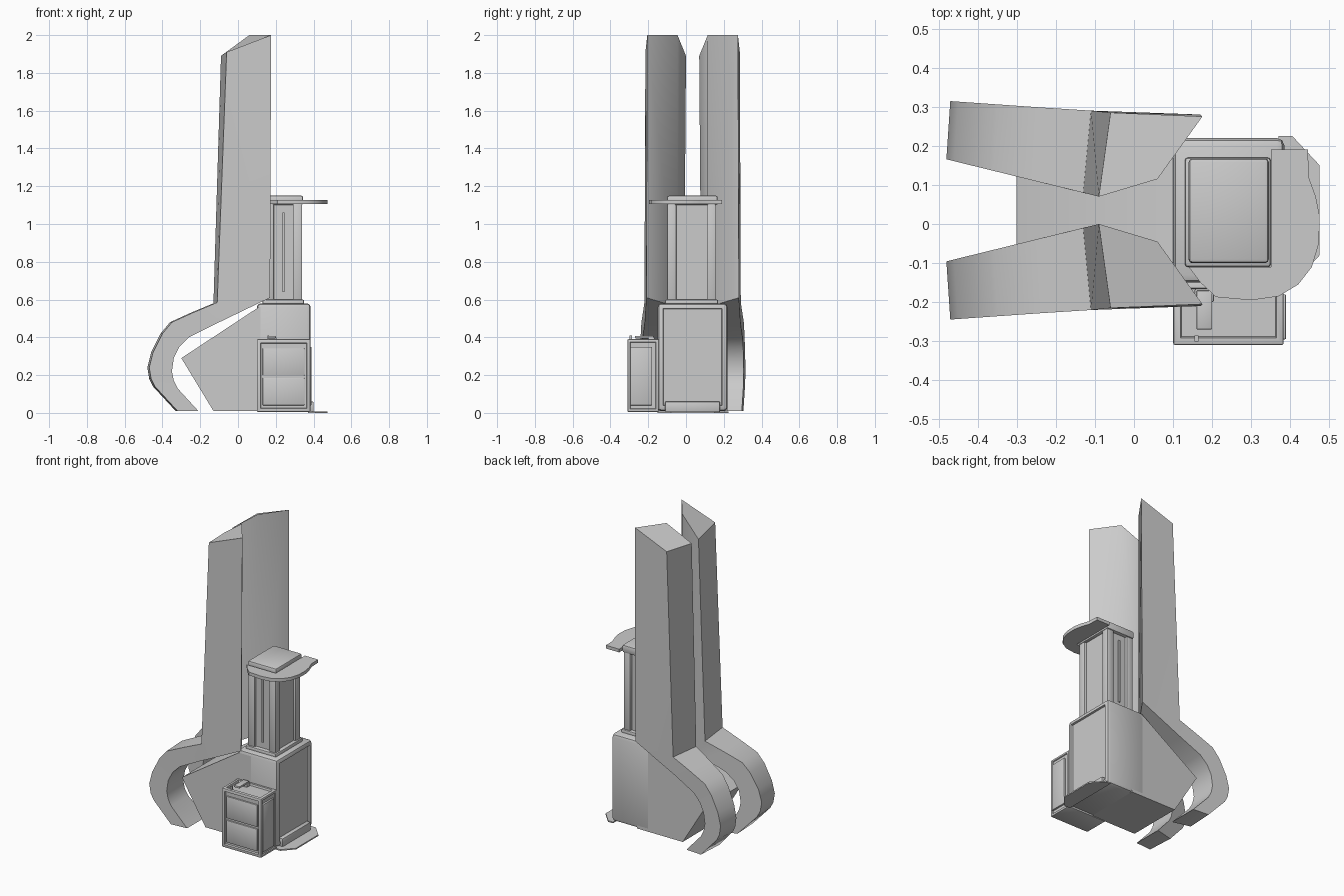
import bpy, bmesh, math
from mathutils import Vector

if "Cube" in bpy.data.objects:
    bpy.data.objects.remove(bpy.data.objects["Cube"])

grey = bpy.data.materials.new("light_grey")
grey.diffuse_color = (0.6, 0.6, 0.6, 1)
grey.use_nodes = True
grey.node_tree.nodes["Principled BSDF"].inputs["Base Color"].default_value = grey.diffuse_color


def finish(name, bm, angle=35):
    bmesh.ops.recalc_face_normals(bm, faces=bm.faces[:])
    me = bpy.data.meshes.new(name)
    bm.to_mesh(me)
    bm.free()
    me.materials.append(grey)
    me.shade_smooth()
    me.set_sharp_from_angle(angle=math.radians(angle))
    ob = bpy.data.objects.new(name, me)
    bpy.context.collection.objects.link(ob)
    return ob


def box(name, lo, hi, bevel=0.0, insets=()):
    """Box with rounded edges and recessed panels: insets = (direction, border, depth)."""
    bm = bmesh.new()
    bmesh.ops.create_cube(bm, size=1)
    for v in bm.verts:
        v.co = [l + (c + 0.5) * (h - l) for l, h, c in zip(lo, hi, v.co)]
    if bevel:
        bmesh.ops.bevel(bm, geom=bm.edges[:], offset=bevel, segments=2,
                        profile=0.5, affect='EDGES')
    for direction, border, depth in insets:
        d = Vector(direction)
        bm.normal_update()
        side = [f for f in bm.faces if f.normal.dot(d) > 0.99]
        face = max(side, key=lambda f: f.calc_area())
        bmesh.ops.inset_region(bm, faces=[face], thickness=border)
        bmesh.ops.inset_region(bm, faces=[face], thickness=0.004)
        bmesh.ops.translate(bm, verts=face.verts[:], vec=-d * depth)
    return finish(name, bm)


def prism(name, pts, axis, lo, hi):
    """Extrude a 2D outline along y or z."""
    bm = bmesh.new()
    place = (lambda p, t: (p[0], t, p[1])) if axis == 'y' else (lambda p, t: (p[0], p[1], t))
    a, b = ([bm.verts.new(place(p, t)) for p in pts] for t in (lo, hi))
    bm.faces.new(a)
    bm.faces.new(b[::-1])
    for i in range(len(pts)):
        j = (i + 1) % len(pts)
        bm.faces.new((a[i], a[j], b[j], b[i]))
    return finish(name, bm)


def y_in(x):
    return 0.07 - (x + 0.09) * 0.245


def y_out(x):
    return 0.285 - (x + 0.06) * 0.07


# Tall fins with hooked lower legs: (outer x, z, inner x, z) along the hook
HOOK = [(-0.25, 0.53, -0.12, 0.47), (-0.36, 0.48, -0.26, 0.40), (-0.41, 0.42, -0.31, 0.35),
        (-0.46, 0.32, -0.34, 0.29), (-0.48, 0.24, -0.35, 0.22), (-0.47, 0.18, -0.34, 0.17),
        (-0.45, 0.14, -0.32, 0.13), (-0.33, 0.01, -0.21, 0.01)]


def fin(name, mirrored):
    rings = [
        [(-0.09, 0.07, 1.89), (-0.06, 0.285, 1.91), (0.175, 0.275, 2.0), (0.06, 0.115, 2.0)],
        [(-0.13, 0.08, 0.58), (-0.11, 0.29, 0.585), (0.17, 0.28, 0.61), (0.06, 0.115, 0.56)],
    ]
    for ox, oz, ix, iz in HOOK:
        rings.append([(ox, y_in(ox), oz), (ox + 0.01, y_out(ox), oz),
                      (ix, y_out(ix), iz), (ix, y_in(ix), iz)])
    bm = bmesh.new()
    vs = [[bm.verts.new((x, 0.07 - y if mirrored else y, z)) for x, y, z in r] for r in rings]
    for a, b in zip(vs, vs[1:]):
        for i in range(4):
            j = (i + 1) % 4
            bm.faces.new((a[i], a[j], b[j], b[i]))
    bm.faces.new(vs[0])
    bm.faces.new(vs[-1])
    finish(name, bm, 50)


fin("back_fin", False)
fin("front_fin", True)

# Main cabinet with its tilted rear wedge
box("cabinet", (0.1, -0.15, 0.01), (0.385, 0.22, 0.58), 0.02, [((1, 0, 0), 0.012, 0.012)])
prism("rear_wedge", [(-0.3, 0.29), (0.11, 0.56), (0.2, 0.56), (0.2, 0.01), (-0.13, 0.01)],
      'y', -0.15, 0.22)

# Foot plate and sill under the cabinet door
prism("foot_plate", [(0.37, -0.15), (0.37, 0.225), (0.405, 0.225), (0.475, 0.15),
                     (0.475, -0.08), (0.41, -0.15)], 'z', 0.0, 0.008)
box("door_sill", (0.37, -0.11, 0.005), (0.4, 0.18, 0.06), 0.005)

# Side unit with drawers, side panel and basin
box("side_unit", (0.1, -0.31, 0.005), (0.383, -0.145, 0.39), 0.006,
    [((0, -1, 0), 0.018, 0.012), ((1, 0, 0), 0.012, 0.006), ((0, 0, 1), 0.018, 0.012)])
for name, z0, z1 in (("lower_drawer", 0.04, 0.185), ("upper_drawer", 0.198, 0.342)):
    box(name, (0.13, -0.307, z0), (0.352, -0.29, z1), 0.004)
box("side_panel", (0.375, -0.295, 0.04), (0.389, -0.18, 0.35), 0.003)
box("tap_base", (0.155, -0.2, 0.37), (0.205, -0.165, 0.4), 0.005)
box("tap_spout", (0.16, -0.27, 0.395), (0.2, -0.17, 0.408), 0.003)
box("tap_handle", (0.155, -0.3, 0.375), (0.165, -0.285, 0.41))

# Column: core, four corner posts, thin slots
box("column_core", (0.155, -0.085, 0.56), (0.325, 0.145, 1.11))
for side, x0 in (("left", 0.14), ("right", 0.29)):
    for face, y0 in (("front", -0.1), ("back", 0.11)):
        box(f"{side}_{face}_post", (x0, y0, 0.56), (x0 + 0.05, y0 + 0.05, 1.11), 0.008)
for face, y in (("front", -0.09), ("back", 0.15)):
    box(f"{face}_column_strip", (0.235, y - 0.004, 0.64), (0.245, y + 0.004, 1.06))
box("column_foot", (0.13, -0.11, 0.57), (0.35, 0.17, 0.6), 0.008)

# Counter top curling around the column, with a cap slab
prism("counter", [(0.35, 0.19), (0.445, 0.19), (0.447, 0.12), (0.465, 0.07), (0.475, 0.02),
                  (0.473, -0.05), (0.455, -0.11), (0.42, -0.155), (0.37, -0.185),
                  (0.3, -0.195), (0.21, -0.187), (0.17, -0.15), (0.14, -0.11), (0.35, -0.11)],
      'z', 1.107, 1.128)
box("cap_slab", (0.14, -0.1, 1.1), (0.345, 0.168, 1.15), 0.01)
